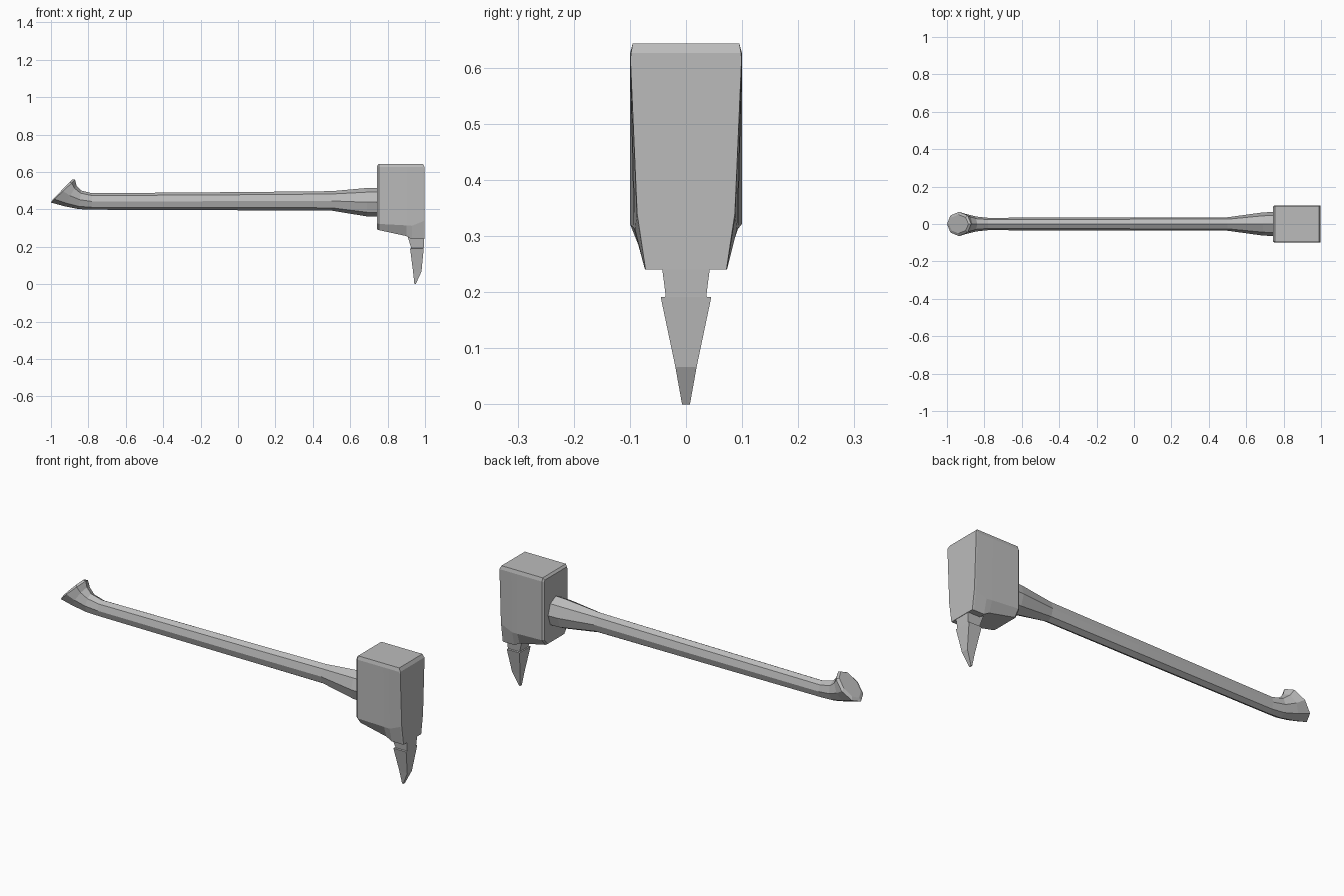
import bpy, bmesh, math
from mathutils import Vector

if "Cube" in bpy.data.objects:
    bpy.data.objects.remove(bpy.data.objects["Cube"], do_unlink=True)

GREY = (0.5, 0.5, 0.5, 1.0)
grey = bpy.data.materials.new("plain grey")
grey.use_nodes = True
grey.diffuse_color = GREY
grey.node_tree.nodes["Principled BSDF"].inputs["Base Color"].default_value = GREY


def loft(name, rings):
    """Skin a list of equal-length point rings and cap both ends."""
    bm = bmesh.new()
    loops = [[bm.verts.new(p) for p in ring] for ring in rings]
    n = len(loops[0])
    for a, b in zip(loops, loops[1:]):
        for i in range(n):
            j = (i + 1) % n
            bm.faces.new((a[i], a[j], b[j], b[i]))
    bm.faces.new(loops[0])
    bm.faces.new(loops[-1])
    bmesh.ops.recalc_face_normals(bm, faces=bm.faces)
    mesh = bpy.data.meshes.new(name)
    bm.to_mesh(mesh)
    bm.free()
    mesh.materials.append(grey)
    obj = bpy.data.objects.new(name, mesh)
    bpy.context.collection.objects.link(obj)
    return obj


def octagon(xb, zb, xt, zt, w):
    """Eight-sided ring from its lowest point, highest point and half width."""
    low, high = Vector((xb, 0, zb)), Vector((xt, 0, zt))
    mid, up = (low + high) / 2, (high - low) / 2
    angles = [math.tau * i / 8 for i in range(8)]
    return [mid + up * math.cos(a) + Vector((0, w * math.sin(a), 0)) for a in angles]


def head_section(x, wb, zb, ws, zs, wu, zu, wt, zt):
    """Mirrored cross-section: bottom, shoulder, upper edge, top."""
    side = [(wb, zb), (ws, zs), (wu, zu), (wt, zt)]
    return [(x, w, z) for w, z in side] + [(x, -w, z) for w, z in reversed(side)]


def box_ring(x0, x1, w, z):
    return [(x0, -w, z), (x1, -w, z), (x1, w, z), (x0, w, z)]


# Handle with a flared socket end and an upturned knob
loft("handle", [octagon(*r) for r in [
    (-0.99, 0.453, -0.885, 0.561, 0.05),
    (-1.0, 0.436, -0.871, 0.558, 0.065),
    (-0.93, 0.417, -0.864, 0.528, 0.053),
    (-0.85, 0.401, -0.84, 0.501, 0.04),
    (-0.78, 0.398, -0.78, 0.486, 0.033),
    (0.0, 0.395, 0.0, 0.492, 0.036),
    (0.5, 0.393, 0.5, 0.497, 0.036),
    (0.69, 0.362, 0.69, 0.514, 0.062),
    (0.77, 0.36, 0.77, 0.516, 0.065),
]])

# Heavy block head with chamfered rims and a sloping underside
loft("hammer_head", [head_section(*s) for s in [
    (0.744, 0.068, 0.293, 0.094, 0.325, 0.094, 0.622, 0.09, 0.632),
    (0.753, 0.074, 0.289, 0.1, 0.322, 0.1, 0.625, 0.095, 0.643),
    (0.9, 0.074, 0.257, 0.093, 0.314, 0.1, 0.625, 0.095, 0.643),
    (0.93, 0.073, 0.24, 0.091, 0.312, 0.1, 0.625, 0.095, 0.643),
    (0.988, 0.073, 0.24, 0.088, 0.335, 0.1, 0.625, 0.095, 0.643),
    (0.997, 0.072, 0.24, 0.087, 0.34, 0.099, 0.615, 0.098, 0.626),
]])

# Pick spike hanging below the head, with a stepped neck
loft("pick_spike", [box_ring(*r) for r in [
    (0.905, 0.996, 0.045, 0.262),
    (0.926, 0.993, 0.036, 0.192),
    (0.92, 0.993, 0.045, 0.191),
    (0.936, 0.981, 0.019, 0.067),
    (0.943, 0.95, 0.007, 0.0),
]])
